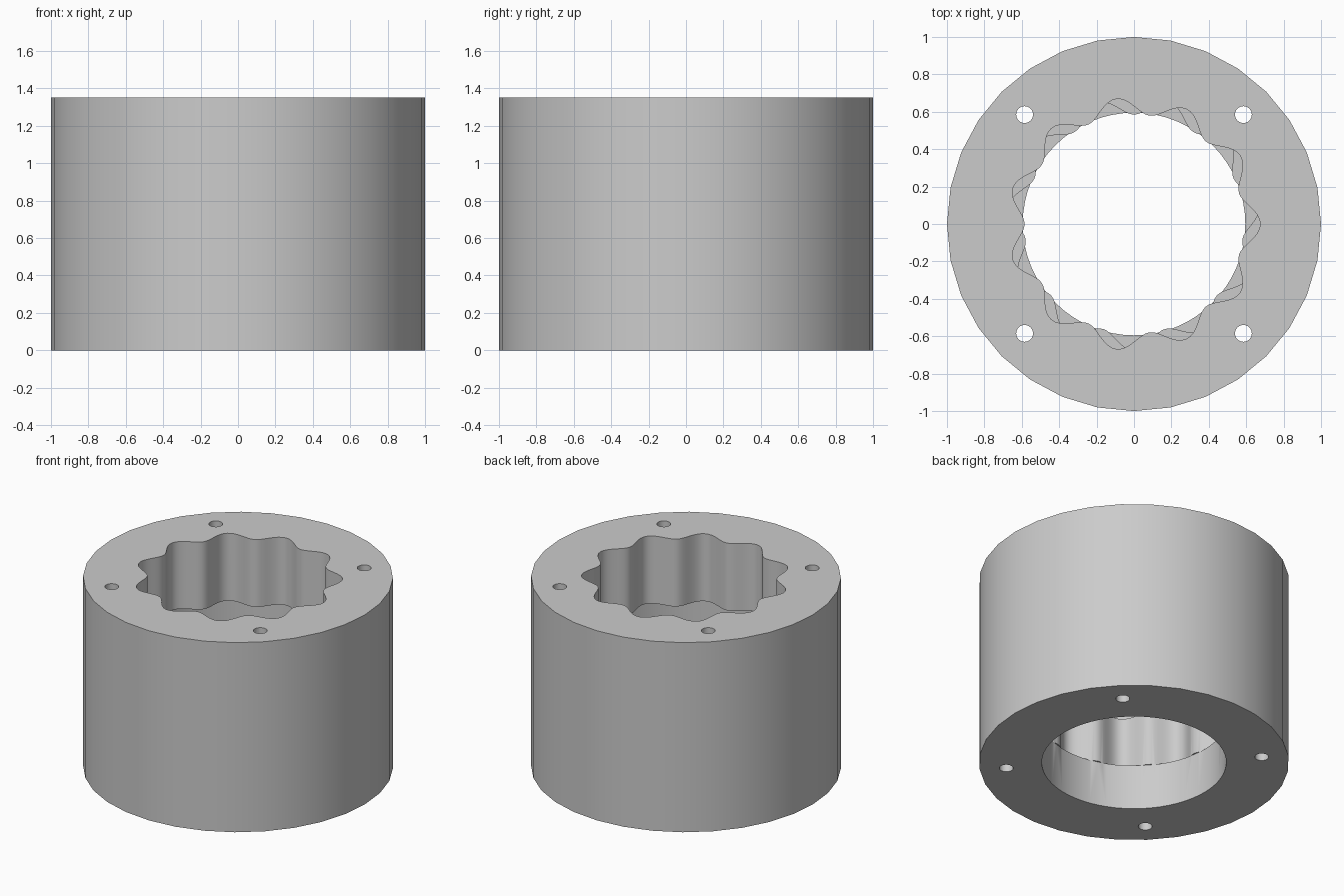
import bpy, bmesh, math

old = bpy.data.objects.get("Cube")
if old:
    bpy.data.objects.remove(old, do_unlink=True)

HEIGHT = 1.35
LOBES = 11

grey = bpy.data.materials.new("plain_grey")
grey.use_nodes = True
GREY = (0.6, 0.6, 0.6, 1)
grey.diffuse_color = GREY
grey.node_tree.nodes["Principled BSDF"].inputs["Base Color"].default_value = GREY


def prism(name, radius, sides, z0, z1, centre=(0, 0)):
    """Upright prism; radius is a function of the angle."""
    bm = bmesh.new()
    ring = []
    for i in range(sides):
        a = math.tau * i / sides
        r = radius(a)
        ring.append(bm.verts.new((centre[0] + r * math.cos(a), centre[1] + r * math.sin(a), z0)))
    base = bm.faces.new(ring)
    top = bmesh.ops.extrude_face_region(bm, geom=[base])
    bmesh.ops.translate(bm, vec=(0, 0, z1 - z0),
                        verts=[v for v in top["geom"] if isinstance(v, bmesh.types.BMVert)])
    bmesh.ops.recalc_face_normals(bm, faces=bm.faces)
    mesh = bpy.data.meshes.new(name)
    bm.to_mesh(mesh)
    bm.free()
    obj = bpy.data.objects.new(name, mesh)
    bpy.context.collection.objects.link(obj)
    mesh.materials.append(grey)
    return obj


def circle(r):
    return lambda a: r


def wave(turn):
    return lambda a: 0.63 + 0.045 * math.cos(LOBES * (a - turn))


# Outer body
body = prism("housing_body", circle(1), 32, 0, HEIGHT)

# Round bore, turned lower lobes, hidden groove, upper lobes
cutters = [
    prism("upper_lobes_cutter", wave(0), LOBES * 16, 0.8, HEIGHT + 0.1),
    prism("groove_cutter", circle(0.7), 64, 0.71, 0.87),
    prism("lower_lobes_cutter", wave(math.radians(8.2)), LOBES * 16, 0.32, 0.75),
    prism("bore_cutter", circle(0.595), 64, -0.1, 0.321),
]
# Four bolt holes
for sx in (-1, 1):
    for sy in (-1, 1):
        cutters.append(prism("bolt_hole_cutter", circle(0.045), 24, -0.1, HEIGHT + 0.1,
                             (sx * 0.585, sy * 0.585)))

bpy.ops.object.select_all(action="DESELECT")
bpy.context.view_layer.objects.active = body
body.select_set(True)
for cutter in cutters:
    cutter.hide_render = True
    mod = body.modifiers.new("cut", "BOOLEAN")
    mod.operation = "DIFFERENCE"
    mod.solver = "EXACT"
    mod.object = cutter
    bpy.ops.object.modifier_apply(modifier=mod.name)
    bpy.data.objects.remove(cutter, do_unlink=True)

bpy.ops.object.shade_smooth_by_angle(angle=math.radians(35))
